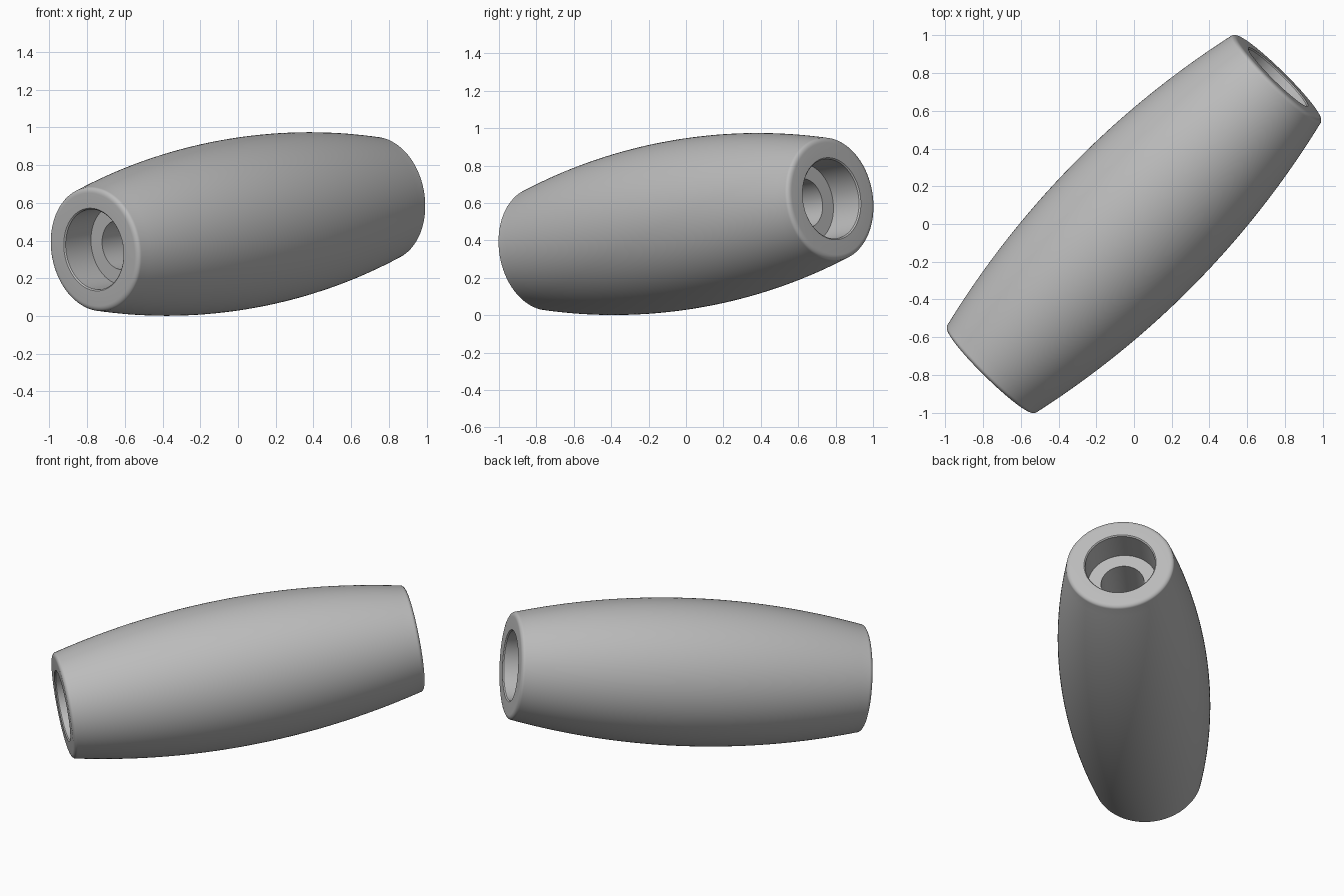
import bpy, bmesh, math
from mathutils import Vector, Matrix

cube = bpy.data.objects.get("Cube")
if cube:
    bpy.data.objects.remove(cube, do_unlink=True)

# Main dimensions
HALF = 1.10          # half length along the axis
MID_R = 0.453        # radius at the belly
ARC = 4.85           # radius of the barrel curve
FILLET = 0.03
BORE_R, BORE_DEPTH = 0.214, 0.20
HOLE_R = 0.132
LIP = 0.007
SIDES = 128
AXIS = Vector((0.762, 0.776, 0.135)).normalized()
CENTRE = Vector((0, 0, 0.4875))

grey = bpy.data.materials.new("satin grey")
grey.use_nodes = True
colour = (0.5, 0.5, 0.5, 1)
grey.diffuse_color = colour
grey.node_tree.nodes["Principled BSDF"].inputs["Base Color"].default_value = colour


def barrel(t):
    return MID_R - ARC + math.sqrt(ARC * ARC - t * t)


def half_profile():
    """Radius and axial position from the belly, over the rim, to the hole."""
    last = HALF - FILLET * 0.75
    points = [(barrel(last * i / 20), last * i / 20) for i in range(21)]
    # Rounded outer rim
    start = points[-1][0]
    for i in range(1, 7):
        a = math.pi / 2 * i / 6
        points.append((start - FILLET * (1 - math.cos(a)),
                       last + (HALF - last) * math.sin(a)))
    # Chamfered counterbore, shoulder and through hole
    points += [(BORE_R + LIP, HALF), (BORE_R, HALF - LIP),
               (BORE_R, HALF - BORE_DEPTH), (HOLE_R, HALF - BORE_DEPTH)]
    return points


# Mirror the half profile into a closed loop and revolve it
half = half_profile()
profile = half + [(r, -t) for r, t in reversed(half[1:])]
bm = bmesh.new()
verts = [bm.verts.new((r, 0, t)) for r, t in profile]
edges = [bm.edges.new((v, verts[(i + 1) % len(verts)])) for i, v in enumerate(verts)]
bmesh.ops.spin(bm, geom=verts + edges, cent=(0, 0, 0), axis=(0, 0, 1),
               angle=math.tau, steps=SIDES)
bmesh.ops.remove_doubles(bm, verts=bm.verts, dist=0.0001)
bmesh.ops.recalc_face_normals(bm, faces=bm.faces)

# Tilt the barrel onto its axis
tilt = AXIS.to_track_quat('Z', 'Y').to_matrix().to_4x4()
bmesh.ops.transform(bm, matrix=Matrix.Translation(CENTRE) @ tilt, verts=bm.verts)

mesh = bpy.data.meshes.new("barrel_sleeve")
bm.to_mesh(mesh)
bm.free()
mesh.materials.append(grey)
sleeve = bpy.data.objects.new("barrel_sleeve", mesh)
bpy.context.collection.objects.link(sleeve)

bpy.ops.object.select_all(action='DESELECT')
sleeve.select_set(True)
bpy.context.view_layer.objects.active = sleeve
bpy.ops.object.shade_smooth_by_angle(angle=math.radians(30))
